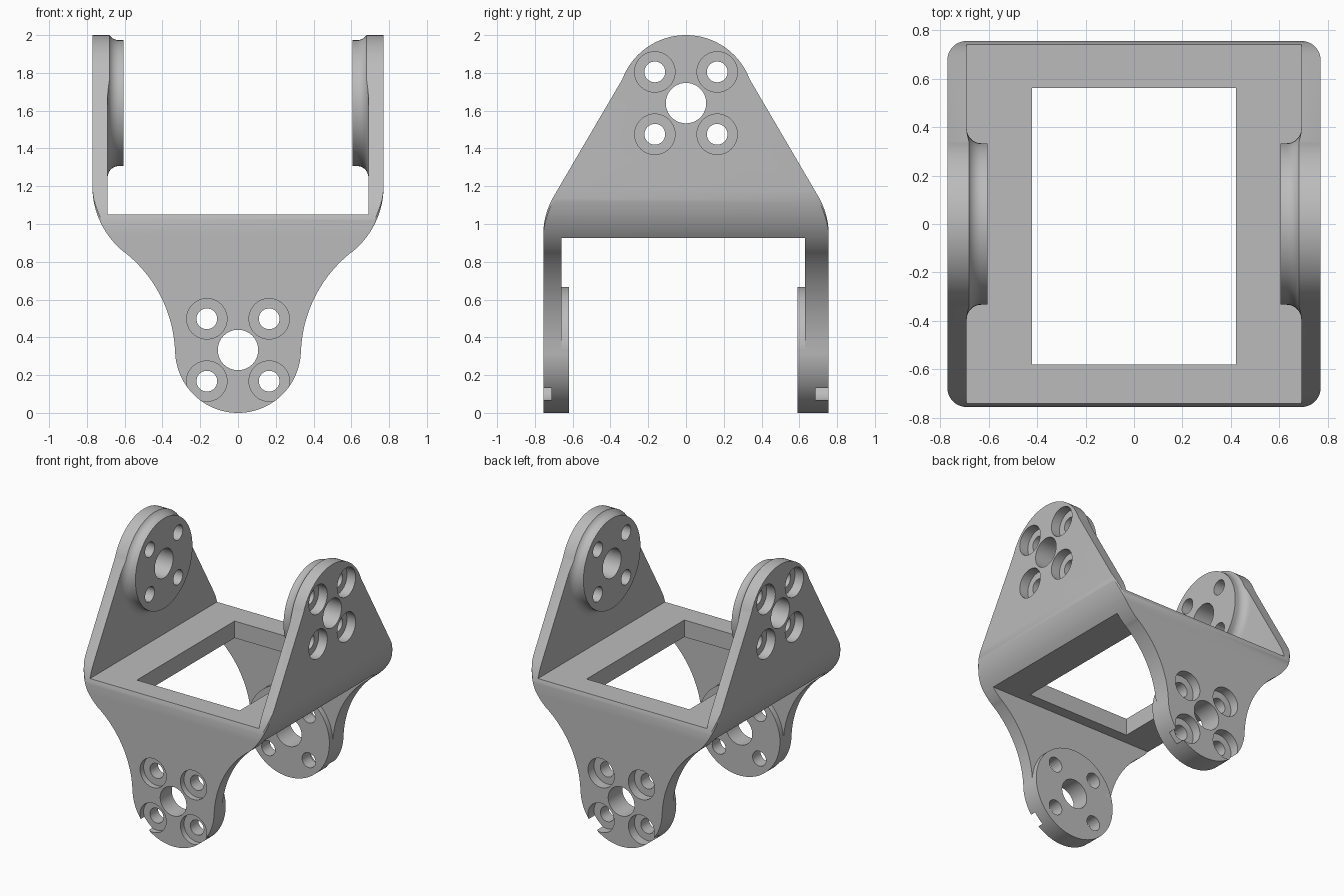
import bpy
import bmesh
from math import sin, cos, radians

if "Cube" in bpy.data.objects:
    bpy.data.objects.remove(bpy.data.objects["Cube"], do_unlink=True)

PLACE = {
    "x": lambda u, v, d: (d, u, v),
    "y": lambda u, v, d: (u, d, v),
    "z": lambda u, v, d: (u, v, d),
}


def arc(cu, cv, r, start, end, steps=24):
    angles = [radians(start + (end - start) * i / steps) for i in range(steps + 1)]
    return [(cu + r * cos(a), cv + r * sin(a)) for a in angles]


def circle(cu, cv, r, steps=64):
    return arc(cu, cv, r, 0, 360, steps)[:-1]


def rectangle(u0, u1, v0, v1):
    return [(u0, v0), (u1, v0), (u1, v1), (u0, v1)]


def mirrored(half):
    """Closed outline from its right half, listed along one direction."""
    return half + [(-u, v) for u, v in reversed(half) if abs(u) > 1e-6]


def loft(name, axis, sections):
    """Solid through matching outlines, each given as (depth, points)."""
    bm = bmesh.new()
    rings = [[bm.verts.new(PLACE[axis](u, v, d)) for u, v in pts] for d, pts in sections]
    bm.faces.new(rings[0])
    bm.faces.new(rings[-1])
    n = len(rings[0])
    for a, b in zip(rings, rings[1:]):
        for i in range(n):
            j = (i + 1) % n
            bm.faces.new((a[i], a[j], b[j], b[i]))
    bmesh.ops.recalc_face_normals(bm, faces=bm.faces)
    mesh = bpy.data.meshes.new(name)
    bm.to_mesh(mesh)
    bm.free()
    obj = bpy.data.objects.new(name, mesh)
    bpy.context.collection.objects.link(obj)
    return obj


def prism(name, axis, pts, lo, hi):
    return loft(name, axis, [(lo, pts), (hi, pts)])


def combine(target, tool, operation="DIFFERENCE"):
    mod = target.modifiers.new("cut", "BOOLEAN")
    mod.operation = operation
    mod.solver = "EXACT"
    mod.object = tool
    bpy.context.view_layer.objects.active = target
    bpy.ops.object.modifier_apply(modifier=mod.name)
    bpy.data.objects.remove(tool, do_unlink=True)


LOW, HIGH = 0.333, 1.64      # heights of the two pivot axes
DISC = 0.333                 # pivot disc radius
BORE, SCREW, OFFSET = 0.107, 0.055, 0.165

# Outer block with rounded upright corners
HX, HY, RC = 0.77, 0.755, 0.08
corners = []
for sx, sy, start in ((1, 1, 0), (-1, 1, 90), (-1, -1, 180), (1, -1, 270)):
    corners += arc(sx * (HX - RC), sy * (HY - RC), RC, start, start + 90, 12)
bracket = prism("bracket", "z", corners, -0.1, 2.0)

# Front outline: round foot, concave waist, convex shoulder
front = arc(0, LOW, DISC, -90, 0, 32)
front += arc(1.033, 0.30, 0.70, 176, 128.2, 24)
front += arc(0.325, 1.20, 0.446, -51, 0, 24) + [(0.771, 2.1)]
combine(bracket, prism("front_outline", "y", mirrored(front), -1, 1), "INTERSECT")

# Side outline: round head, sloping flanks, rounded shoulder
side = arc(0, HIGH, 0.36, 90, 20.6, 28)
side += arc(0.346, 0.94, 0.41, 30, 0, 12) + [(0.756, -0.2)]
combine(bracket, prism("side_outline", "x", mirrored(side), -1, 1), "INTERSECT")

# Upper opening, leaving the filleted pivot discs on the side arms
upper = prism("upper_opening", "x", rectangle(-1, 1, 1.05, 2.3), -0.69, 0.69)
fillet = arc(DISC + 0.06, 0.63, 0.06, 180, 90, 12)
steps = [(DISC, 0.605)] + fillet + [(DISC + 0.06, 0.75)]
for s in (-1, 1):
    disc = loft("arm_disc", "x", [(s * d, circle(0, HIGH, r)) for r, d in steps])
    combine(upper, disc)
combine(bracket, upper)

# Lower opening, leaving the plain pivot discs on the hanging plates
lower = prism("lower_opening", "y", rectangle(-1, 1, -0.3, 0.925), -0.66, 0.63)
for d0, d1 in ((-0.8, -0.62), (0.59, 0.8)):
    combine(lower, prism("plate_disc", "y", circle(0, LOW, DISC + 0.001), d0, d1))
combine(bracket, lower)

# Window through the floor
combine(bracket, prism("floor_window", "z", rectangle(-0.42, 0.42, -0.58, 0.56), 0.5, 1.5))

# Pivot bores, screw holes and their counterbores
for axis, height, face, near, far in (("x", HIGH, HX, 0.07, 0.07), ("y", LOW, HY, 0.042, 0.07)):
    combine(bracket, prism("pivot_bore", axis, circle(0, height, BORE), -1, 1))
    for su in (-1, 1):
        for sv in (-1, 1):
            u, v = su * OFFSET, height + sv * OFFSET
            combine(bracket, prism("screw_hole", axis, circle(u, v, SCREW, 32), -1, 1))
            for lo, hi in ((-1, near - face), (face - far, 1)):
                combine(bracket, prism("counterbore", axis, circle(u, v, BORE, 48), lo, hi))

# Single grey finish
grey = bpy.data.materials.new("plain_grey")
grey.use_nodes = True
colour = (0.5, 0.5, 0.5, 1)
grey.diffuse_color = colour
grey.node_tree.nodes["Principled BSDF"].inputs["Base Color"].default_value = colour
bracket.data.materials.clear()
bracket.data.materials.append(grey)

bpy.ops.object.select_all(action="DESELECT")
bracket.select_set(True)
bpy.context.view_layer.objects.active = bracket
bpy.ops.object.shade_smooth_by_angle(angle=radians(25))
